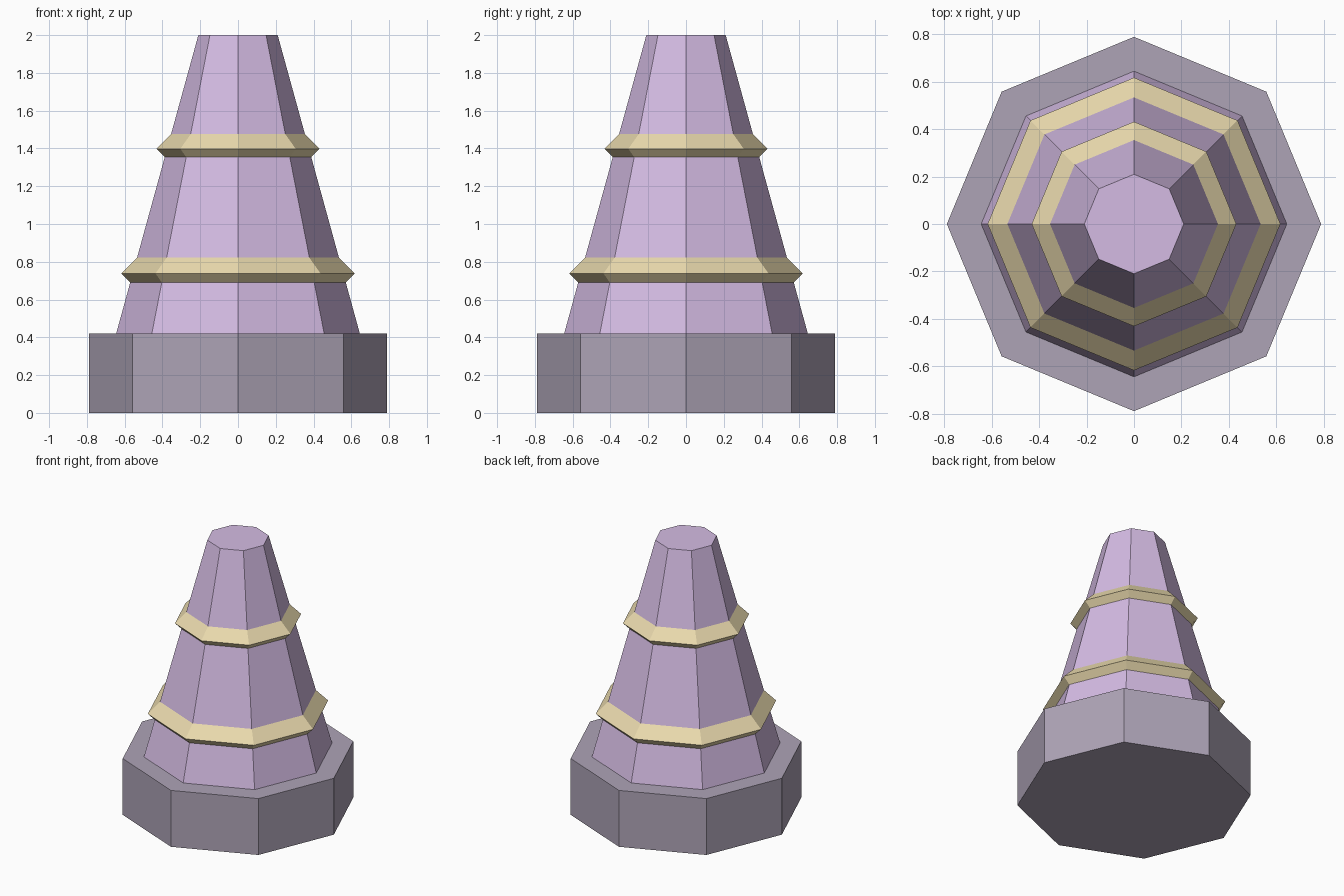
import bpy
from math import pi

if "Cube" in bpy.data.objects:
    bpy.data.objects.remove(bpy.data.objects["Cube"])

SIDES = 8


def material(name, rgb):
    mat = bpy.data.materials.new(name)
    mat.diffuse_color = (*rgb, 1)
    mat.use_nodes = True
    mat.node_tree.nodes["Principled BSDF"].inputs["Base Color"].default_value = mat.diffuse_color
    return mat


def finish(name, mat):
    ob = bpy.context.object
    ob.name = name
    ob.data.materials.append(mat)


def frustum(name, r1, r2, z1, z2, mat):
    bpy.ops.mesh.primitive_cone_add(vertices=SIDES, radius1=r1, radius2=r2,
                                    depth=z2 - z1, location=(0, 0, (z1 + z2) / 2))
    finish(name, mat)


def band(name, radius, tube, z, mat):
    bpy.ops.mesh.primitive_torus_add(major_segments=SIDES, minor_segments=4,
                                     major_radius=radius, minor_radius=tube,
                                     location=(0, 0, z))
    finish(name, mat)


stone = material("dark_stone", (0.42, 0.37, 0.47))
purple = material("purple", (0.66, 0.50, 0.77))
gold = material("gold", (0.82, 0.70, 0.42))

# Octagonal plinth and tapered body
frustum("base", 0.79, 0.79, 0.0, 0.42, stone)
frustum("body", 0.645, 0.21, 0.42, 2.0, purple)

# Diamond-section bands around the body
band("lower_band", 0.53, 0.088, 0.738, gold)
band("upper_band", 0.353, 0.079, 1.398, gold)
